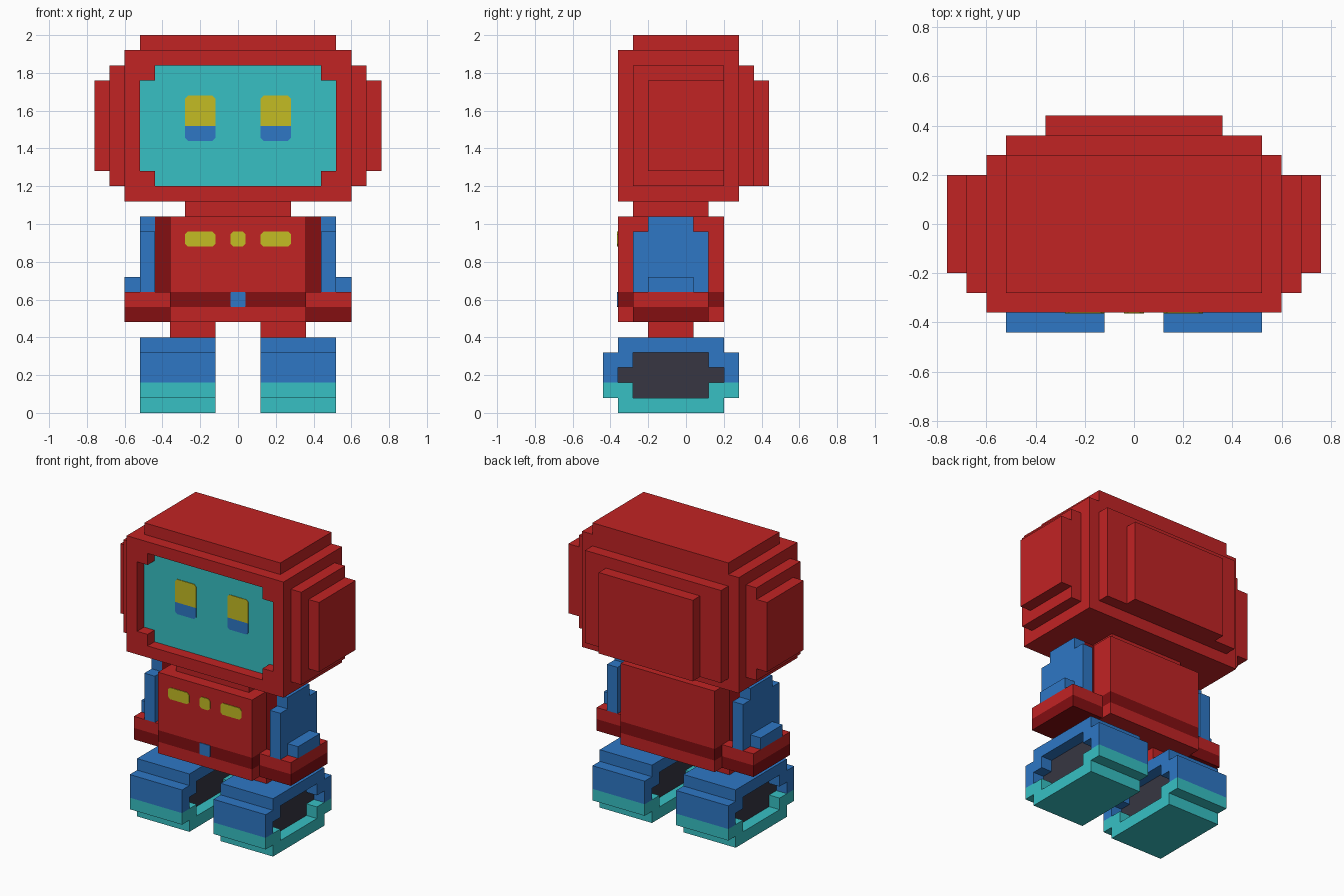
import bpy
import bmesh
from mathutils import Vector

if "Cube" in bpy.data.objects:
    bpy.data.objects.remove(bpy.data.objects["Cube"], do_unlink=True)


def material(name, rgb):
    lin = [((c / 255 + 0.055) / 1.055) ** 2.4 for c in rgb]
    m = bpy.data.materials.new(name)
    m.use_nodes = True
    m.diffuse_color = (*lin, 1)
    bsdf = next(n for n in m.node_tree.nodes if n.type == 'BSDF_PRINCIPLED')
    bsdf.inputs["Base Color"].default_value = (*lin, 1)
    return m


RED = material("red", (193, 35, 36))
DARK_RED = material("dark red", (131, 14, 17))
BLUE = material("blue", (46, 119, 197))
TEAL = material("teal", (55, 192, 196))
YELLOW = material("yellow", (196, 188, 36))
CHARCOAL = material("charcoal", (55, 54, 66))


def finish(name, bm, mats, mirror):
    bmesh.ops.recalc_face_normals(bm, faces=bm.faces)
    mesh = bpy.data.meshes.new(name)
    bm.to_mesh(mesh)
    bm.free()
    for m in mats:
        mesh.materials.append(m)
    ob = bpy.data.objects.new(name, mesh)
    bpy.context.collection.objects.link(ob)
    if mirror:
        mod = ob.modifiers.new("Mirror", 'MIRROR')
        mod.use_mirror_merge = False
    return ob


def blocks(name, boxes, mirror=False):
    """Join boxes given as (material, (x0, x1), (y0, y1), (z0, z1))."""
    bm = bmesh.new()
    mats = []
    for mat, *spans in boxes:
        if mat not in mats:
            mats.append(mat)
        geo = bmesh.ops.create_cube(bm, size=1)
        for v in geo["verts"]:
            v.co = Vector([s[0] if c < 0 else s[1] for c, s in zip(v.co, spans)])
            for f in v.link_faces:
                f.material_index = mats.index(mat)
    return finish(name, bm, mats, mirror)


def plate(name, mat, x, z, y, cut_top=0.015, cut_bottom=0.015, mirror=False):
    """Thin front-facing plate with clipped corners, its back at y."""
    (x0, x1), (z0, z1), t, b = x, z, cut_top, cut_bottom
    pts = [(x0 + b, z0), (x1 - b, z0), (x1, z0 + b), (x1, z1 - t),
           (x1 - t, z1), (x0 + t, z1), (x0, z1 - t), (x0, z0 + b)]
    bm = bmesh.new()
    face = bm.faces.new([bm.verts.new((px, y, pz)) for px, pz in pts])
    out = bmesh.ops.extrude_face_region(bm, geom=[face])
    moved = [g for g in out["geom"] if isinstance(g, bmesh.types.BMVert)]
    bmesh.ops.translate(bm, verts=moved, vec=(0, -0.004, 0))
    bmesh.ops.remove_doubles(bm, verts=bm.verts, dist=1e-5)
    return finish(name, bm, [mat], mirror)


# Head: core, top step and two back steps
blocks("head", [
    (RED, (-.60, .60), (-.28, .28), (1.12, 1.92)),
    (RED, (-.52, .52), (-.28, .28), (1.92, 2.00)),
    (RED, (-.52, .52), (.28, .36), (1.20, 1.84)),
    (RED, (-.36, .36), (.36, .44), (1.20, 1.76)),
])

# Raised frame around the face, with filled inner corners
front = (-.36, -.28)
blocks("face_frame", [
    (RED, (-.60, .60), front, (1.84, 1.92)),
    (RED, (-.60, .60), front, (1.12, 1.20)),
] + [(RED, x, front, z)
     for xs in (((-.60, -.52), (-.52, -.44)), ((.52, .60), (.44, .52)))
     for x, z in ((xs[0], (1.20, 1.84)), (xs[1], (1.20, 1.28)), (xs[1], (1.76, 1.84)))])

blocks("face_screen", [(TEAL, (-.52, .52), (-.284, -.276), (1.20, 1.84))])
plate("upper_eye", YELLOW, (.12, .28), (1.52, 1.68), -.284, cut_bottom=0, mirror=True)
plate("lower_eye", BLUE, (.12, .28), (1.44, 1.52), -.284, cut_top=0, mirror=True)

# Stepped ear pads
blocks("ear_pad", [
    (RED, (.60, .68), (-.28, .20), (1.20, 1.84)),
    (RED, (.68, .76), (-.20, .20), (1.28, 1.76)),
], mirror=True)

blocks("neck", [(RED, (-.28, .28), (-.28, .12), (1.04, 1.12))])

# Torso with belt band
blocks("torso", [
    (RED, (-.36, .36), (-.36, .20), (.64, 1.04)),
    (DARK_RED, (-.36, .36), (-.36, .20), (.56, .64)),
    (RED, (-.36, .36), (-.36, .20), (.48, .56)),
])
plate("belt_buckle", BLUE, (-.04, .04), (.56, .64), -.36, .005, .005)
plate("chest_light", YELLOW, (.12, .28), (.88, .96), -.36, mirror=True)
plate("chest_button", YELLOW, (-.04, .04), (.88, .96), -.36)

blocks("shoulder_joint", [(DARK_RED, (.36, .44), (-.20, .04), (.64, 1.04))], mirror=True)

# Arm with narrower shoulder and outer cuff
blocks("arm", [
    (BLUE, (.44, .52), (-.28, .12), (.64, .96)),
    (BLUE, (.44, .52), (-.20, .04), (.96, 1.04)),
    (BLUE, (.52, .60), (-.20, .04), (.64, .72)),
], mirror=True)

# Two-tone hand block at the hip
blocks("hand", [
    (RED, (.36, .60), (-.28, .12), (.56, .64)),
    (DARK_RED, (.36, .60), (-.28, .12), (.48, .56)),
], mirror=True)

blocks("leg", [(RED, (.12, .36), (-.20, .04), (.40, .48))], mirror=True)

# Boot: stepped shell, open on both sides around a dark core
wide = (.12, .52)
blocks("boot", [
    (TEAL, wide, (-.36, .20), (0, .08)),
    (TEAL, wide, (-.44, -.28), (.08, .16)),
    (TEAL, wide, (.12, .28), (.08, .16)),
    (BLUE, wide, (-.44, -.36), (.16, .24)),
    (BLUE, wide, (.20, .28), (.16, .24)),
    (BLUE, wide, (-.44, -.28), (.24, .32)),
    (BLUE, wide, (.12, .28), (.24, .32)),
    (BLUE, wide, (-.36, .20), (.32, .40)),
], mirror=True)
blocks("boot_core", [(CHARCOAL, (.20, .44), (-.36, .20), (.08, .32))], mirror=True)
